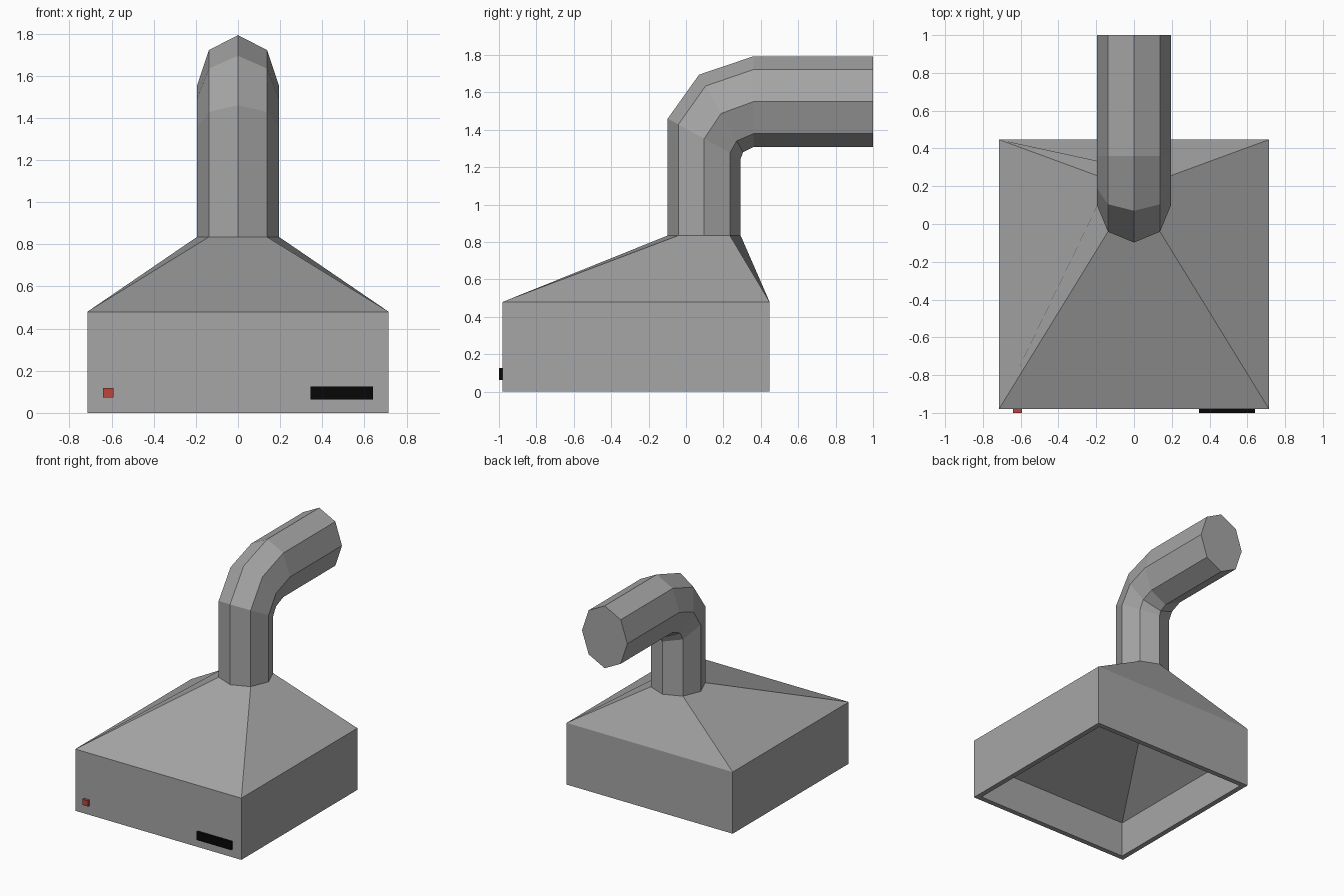
import bpy, bmesh, math
from mathutils import Vector

if "Cube" in bpy.data.objects:
    bpy.data.objects.remove(bpy.data.objects["Cube"])

bm = bmesh.new()


def rect_ring(inset, z):
    x, y0, y1 = 0.715 - inset, -0.98 + inset, 0.447 - inset
    return [bm.verts.new(p) for p in ((x, y0, z), (x, y1, z), (-x, y1, z), (-x, y0, z))]


def oct_ring(outer, inner, rx=0.195):
    """Eight-sided ring in the plane through two (y, z) points; starts at the outer point."""
    o, i = Vector(outer), Vector(inner)
    mid, half = (o + i) / 2, (o - i) / 2
    ring = []
    for k in range(8):
        a = k * math.pi / 4
        p = mid + half * math.cos(a)
        ring.append(bm.verts.new((rx * math.sin(a), p.x, p.y)))
    return ring


def bridge(a, b):
    n = len(a)
    for k in range(n):
        bm.faces.new((a[k], a[(k + 1) % n], b[(k + 1) % n], b[k]))


def funnel(rect, octo):
    """Slope from a rectangle to an octagon: one five-sided face per side."""
    for k in range(4):
        bm.faces.new((rect[k], rect[(k + 1) % 4],
                      octo[(2 * k + 3) % 8], octo[(2 * k + 2) % 8], octo[2 * k + 1]))


# Outer canopy: box walls and sloping top
base = rect_ring(0, 0)
shoulder = rect_ring(0, 0.48)
neck = oct_ring((-0.098, 0.835), (0.292, 0.835))
bridge(base, shoulder)
funnel(shoulder, neck)

# Hollow underside: rim, inner walls and inner funnel
lip = rect_ring(0.04, 0)
inner_top = rect_ring(0.04, 0.28)
inner_neck = oct_ring((-0.098, 0.62), (0.292, 0.62))
bridge(base, lip)
bridge(lip, inner_top)
funnel(inner_top, inner_neck)
bm.faces.new(inner_neck)

# Bent exhaust duct, capped at the back
last = neck
for outer, inner in (((-0.098, 1.46), (0.292, 1.245)),
                     ((0.07, 1.695), (0.305, 1.28)),
                     ((0.36, 1.793), (0.36, 1.308)),
                     ((1.0, 1.793), (1.0, 1.308))):
    ring = oct_ring(outer, inner)
    bridge(last, ring)
    last = ring
bm.faces.new(last)

bmesh.ops.recalc_face_normals(bm, faces=bm.faces)
mesh = bpy.data.meshes.new("hood_and_duct")
bm.to_mesh(mesh)
bm.free()
hood = bpy.data.objects.new("hood_and_duct", mesh)
bpy.context.collection.objects.link(hood)


def paint(ob, color):
    mat = bpy.data.materials.new(ob.name + "_paint")
    mat.diffuse_color = color
    mat.use_nodes = True
    mat.node_tree.nodes["Principled BSDF"].inputs["Base Color"].default_value = mat.diffuse_color
    ob.data.materials.append(mat)


def front_box(name, x0, x1, z0, z1, color):
    bpy.ops.mesh.primitive_cube_add(size=1, location=((x0 + x1) / 2, -0.985, (z0 + z1) / 2))
    ob = bpy.context.object
    ob.name = name
    ob.scale = (x1 - x0, 0.03, z1 - z0)
    paint(ob, color)


# Dark steel body and front controls
paint(hood, (0.38, 0.38, 0.38, 1))
front_box("power_light", -0.64, -0.592, 0.073, 0.118, (0.5, 0.06, 0.045, 1))
front_box("control_panel", 0.343, 0.64, 0.063, 0.126, (0.002, 0.002, 0.002, 1))
